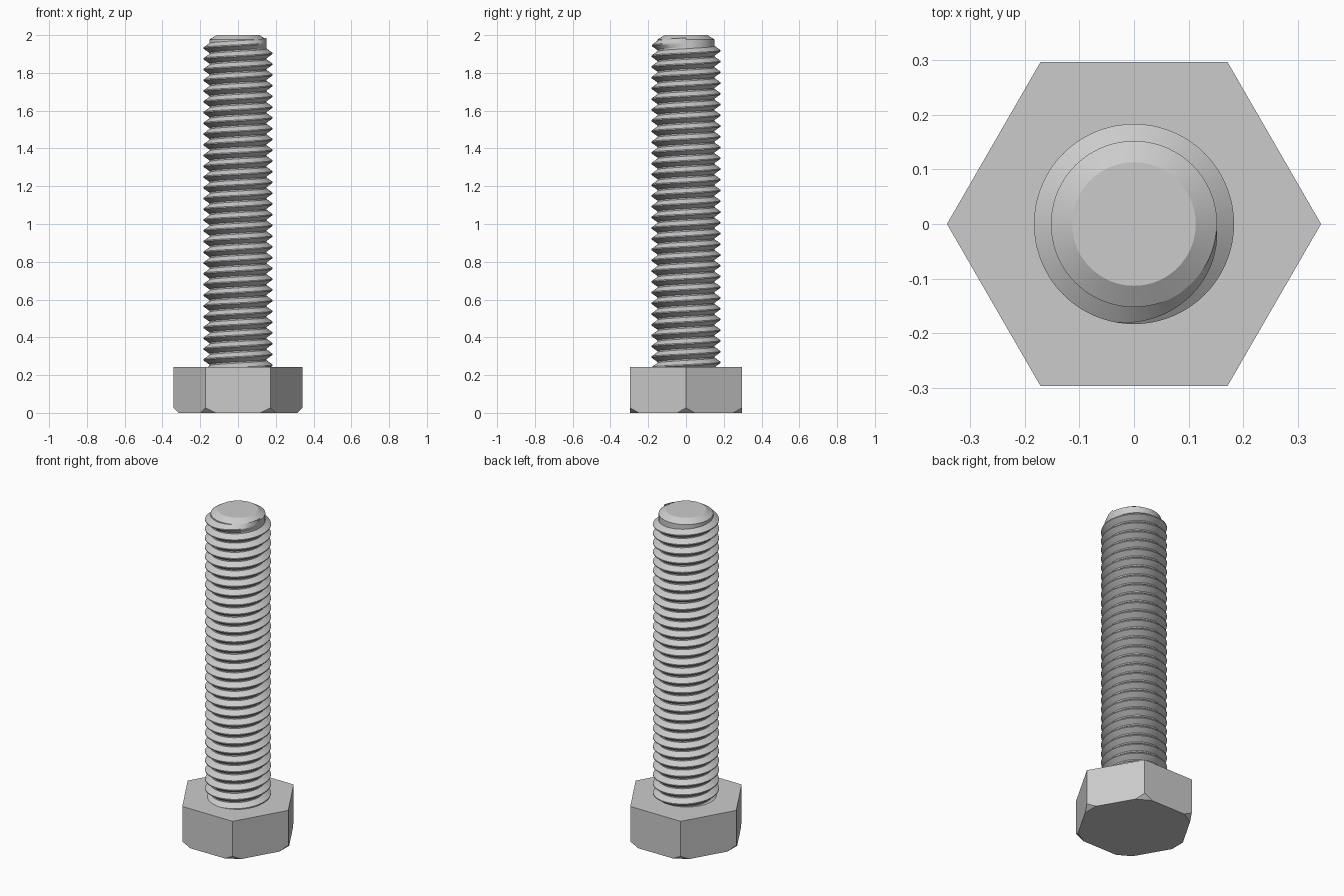
import bpy, bmesh
from math import radians, sin, cos, pi
from mathutils import Vector

cube = bpy.data.objects.get("Cube")
if cube:
    bpy.data.objects.remove(cube, do_unlink=True)

HEAD_R, HEAD_H = 0.342, 0.242
ROOT_R, CREST_R = 0.152, 0.183
PITCH, SEGS = 0.0569, 72

steel = bpy.data.materials.new("steel grey")
steel.use_nodes = True
grey = (0.6, 0.6, 0.6, 1)
steel.diffuse_color = grey
steel.node_tree.nodes["Principled BSDF"].inputs["Base Color"].default_value = grey


def make_object(name, bm, smooth=True):
    bmesh.ops.recalc_face_normals(bm, faces=bm.faces)
    mesh = bpy.data.meshes.new(name)
    bm.to_mesh(mesh)
    bm.free()
    mesh.materials.append(steel)
    obj = bpy.data.objects.new(name, mesh)
    bpy.context.collection.objects.link(obj)
    if smooth:
        bpy.ops.object.select_all(action="DESELECT")
        obj.select_set(True)
        bpy.context.view_layer.objects.active = obj
        bpy.ops.object.shade_smooth_by_angle(angle=radians(25))
    return obj


def polar(radius, angle, z):
    return Vector((radius * cos(angle), radius * sin(angle), z))


# Hexagonal head, with each lower corner sliced off at 45 degrees
bm = bmesh.new()
base = bm.faces.new([bm.verts.new(polar(HEAD_R, k * pi / 3, 0)) for k in range(6)])
top = bmesh.ops.extrude_face_region(bm, geom=[base])["geom"]
bmesh.ops.translate(bm, vec=(0, 0, HEAD_H),
                    verts=[v for v in top if isinstance(v, bmesh.types.BMVert)])
for k in range(6):
    cut = bmesh.ops.bisect_plane(
        bm, geom=bm.verts[:] + bm.edges[:] + bm.faces[:],
        plane_co=polar(HEAD_R - 0.027, k * pi / 3, 0),
        plane_no=polar(1, k * pi / 3, -1), clear_outer=True)
    rim = [e for e in cut["geom_cut"] if isinstance(e, bmesh.types.BMEdge)]
    bmesh.ops.holes_fill(bm, edges=rim)
make_object("hex_head", bm, smooth=False)

# Shank core with a chamfered tip
bm = bmesh.new()
rings = []
for radius, z in [(ROOT_R, HEAD_H - 0.05), (ROOT_R, 1.976), (0.113, 2.0)]:
    rings.append([bm.verts.new(polar(radius, 2 * pi * i / SEGS, z)) for i in range(SEGS)])
for low, high in zip(rings, rings[1:]):
    for i in range(SEGS):
        j = (i + 1) % SEGS
        bm.faces.new((low[i], low[j], high[j], high[i]))
bm.faces.new(rings[0][::-1])
bm.faces.new(rings[-1])
make_object("shank_core", bm)

# Right-handed thread ridge, fading out at the tip and ending inside the head
bm = bmesh.new()
fade = int(SEGS * 0.28)
steps = int((1.96 - HEAD_H + 0.04) / PITCH * SEGS)
previous = None
for i in range(steps + 1):
    angle = -2 * pi * i / SEGS
    z = 1.96 - PITCH * i / SEGS
    foot = ROOT_R - 0.001
    crest = foot + (CREST_R - foot) * min(1, i / fade)
    profile = [(foot, -0.45), (crest, -0.05), (crest, 0.05), (foot, 0.45)]
    row = [bm.verts.new(polar(r, angle, z + PITCH * d)) for r, d in profile]
    if previous:
        for a in range(4):
            b = (a + 1) % 4
            bm.faces.new((previous[a], previous[b], row[b], row[a]))
    previous = row
bm.faces.new(previous)
make_object("thread", bm)
